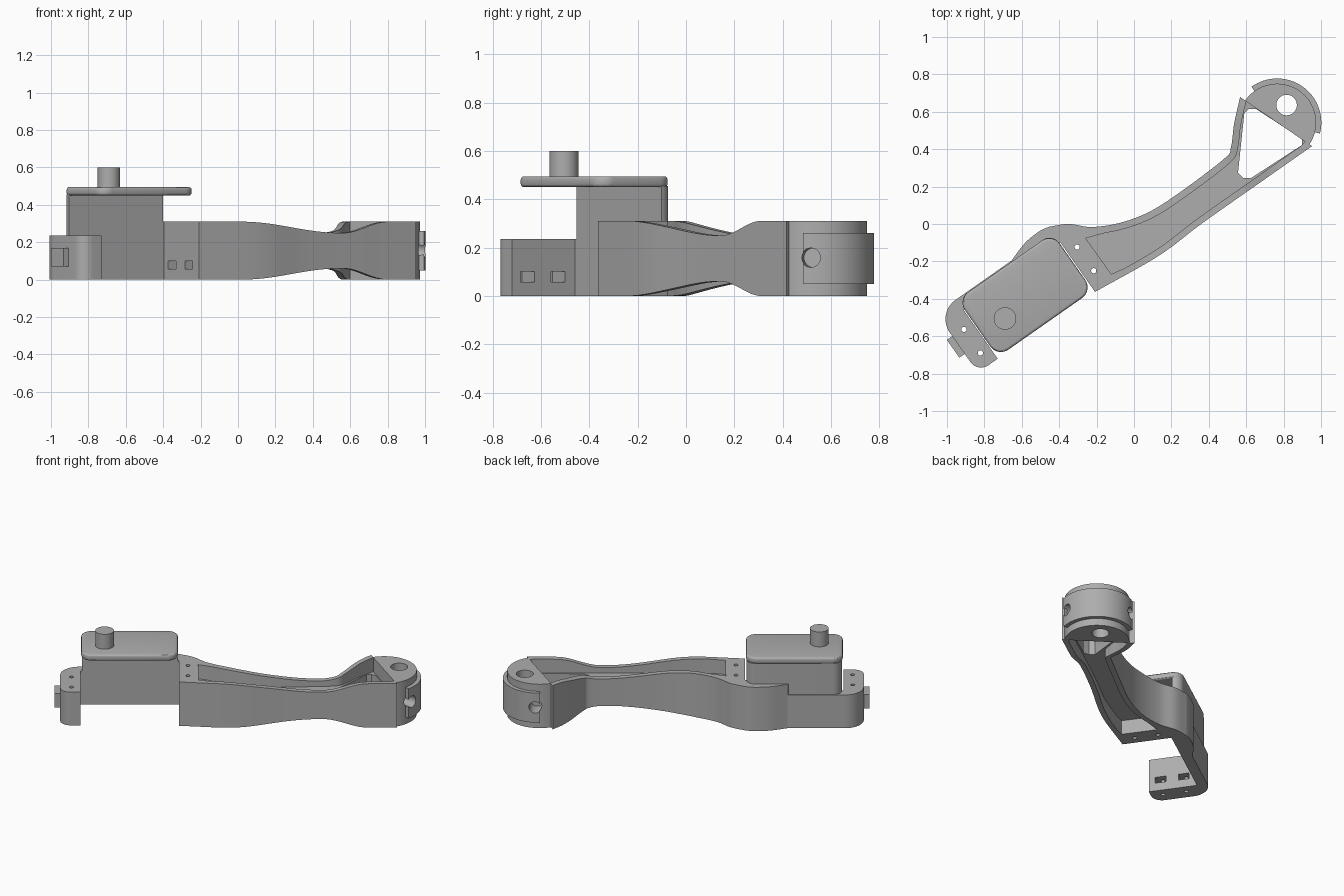
import bpy, bmesh, math
from mathutils import Vector

if "Cube" in bpy.data.objects:
    bpy.data.objects.remove(bpy.data.objects["Cube"], do_unlink=True)

TURN = math.radians(35)      # everything is built along x, then turned about z

grey = bpy.data.materials.new("plain_grey")
grey.use_nodes = True
grey.diffuse_color = (0.42, 0.42, 0.42, 1)
grey.node_tree.nodes["Principled BSDF"].inputs["Base Color"].default_value = (0.42, 0.42, 0.42, 1)


def finish(name, bm):
    bmesh.ops.recalc_face_normals(bm, faces=bm.faces)
    mesh = bpy.data.meshes.new(name)
    bm.to_mesh(mesh)
    bm.free()
    mesh.materials.append(grey)
    ob = bpy.data.objects.new(name, mesh)
    bpy.context.collection.objects.link(ob)
    ob.rotation_euler.z = TURN
    return ob


def prism(name, pts, z0, z1):
    bm = bmesh.new()
    face = bm.faces.new([bm.verts.new((p[0], p[1], z0)) for p in pts])
    out = bmesh.ops.extrude_face_region(bm, geom=[face])["geom"]
    bmesh.ops.translate(bm, vec=(0, 0, z1 - z0),
                        verts=[v for v in out if isinstance(v, bmesh.types.BMVert)])
    return finish(name, bm)


def box(name, u0, u1, v0, v1, z0, z1):
    return prism(name, [(u0, v0), (u1, v0), (u1, v1), (u0, v1)], z0, z1)


def arc(c, r, a0, a1, n):
    angles = [math.radians(a0 + (a1 - a0) * i / n) for i in range(n + 1)]
    return [(c[0] + r * math.cos(a), c[1] + r * math.sin(a)) for a in angles]


def round_rect(u0, u1, v0, v1, radii):
    # radii in order: low-u low-v, high-u low-v, high-u high-v, low-u high-v
    pts = []
    corners = [(u0, v0, 1, 1), (u1, v0, -1, 1), (u1, v1, -1, -1), (u0, v1, 1, -1)]
    for i, ((u, v, su, sv), r) in enumerate(zip(corners, radii)):
        pts += arc((u + su * r, v + sv * r), r, 180 + 90 * i, 270 + 90 * i, 10) if r else [(u, v)]
    return pts


def cylinder(name, c, r, z0, z1, n=32):
    return prism(name, arc(c, r, 0, 360, n)[:-1], z0, z1)


def cut(ob, cutters):
    for c in cutters:
        m = ob.modifiers.new("cut", 'BOOLEAN')
        m.operation, m.solver, m.object = 'DIFFERENCE', 'EXACT', c
    bpy.context.view_layer.update()
    graph = bpy.context.evaluated_depsgraph_get()
    mesh = bpy.data.meshes.new_from_object(ob.evaluated_get(graph))
    ob.modifiers.clear()
    ob.data = mesh
    for c in cutters:
        bpy.data.objects.remove(c, do_unlink=True)


def spline(pts, n):
    # smooth curve through the points, n samples per span
    p = [Vector(q) for q in pts]
    p = [2 * p[0] - p[1]] + p + [2 * p[-1] - p[-2]]
    out = []
    for a, b, c, d in zip(p, p[1:], p[2:], p[3:]):
        for i in range(n):
            t = i / n
            out.append(0.5 * (2 * b + (c - a) * t + (2 * a - 5 * b + 4 * c - d) * t * t
                              + (3 * b - a - 3 * c + d) * t ** 3))
    return out + [p[-2]]


def smooth(a, b, x):
    t = min(1, max(0, (x - a) / (b - a)))
    return t * t * (3 - 2 * t)


def dip(u):
    return 0.06 * smooth(-0.12, 0.52, u) * (1 - smooth(0.55, 0.83, u))


# Arm: waisted beam with curved sides and a slanted far end
back = spline([(-.379, .248), (-.285, .2), (-.198, .119), (-.063, .05), (.1, .007), (.292, -.002),
               (.594, .009), (.661, .04), (.745, .131), (.854, .231)], 6)
front_pts = spline([(-.379, -.178), (.01, -.215), (.3, -.206), (.7, -.205), (1.019, -.205)], 12)
front = []
for i in range(len(back)):
    s = i / (len(back) - 1) * (len(front_pts) - 1)
    k = min(int(s), len(front_pts) - 2)
    front.append(front_pts[k].lerp(front_pts[k + 1], s - k))
bm = bmesh.new()
rings = []
for f, b in zip(front, back):
    rings.append([bm.verts.new((p.x, p.y, z)) for p, z in
                  ((f, dip(f.x)), (b, dip(b.x)), (b, .31 - dip(b.x)), (f, .31 - dip(f.x)))])
for r, s in zip(rings, rings[1:]):
    for j in range(4):
        bm.faces.new((r[j], r[j - 1], s[j - 1], s[j]))
bm.faces.new(rings[0])
bm.faces.new(rings[-1])
arm = finish("arm", bm)

# Pockets above and below the web, window at the far end, screw holes and nut slots
along = (front[-1] - back[-1]).normalized()
normal = Vector((-along.y, along.x))
inner = [(-.255, .085)]
for a, b in zip(back, back[1:-2]):
    d = (b - a).normalized()
    if a.x > -.15:
        inner.append(a + .037 * Vector((d.y, -d.x)))
pb, pf = back[-1] + .04 * along, front[-1] - .045 * along
inner += [pb, pb + .02 * normal, pf + .02 * normal, pf]
inner += [p + Vector((0, .035)) for p in reversed(front_pts[:-2]) if p.x > -.2]
inner.append((-.253, -.15))
window = [(.59, .594), (.615, .615), (.652, .615), (.898, .455),
          (.898, .422), (.626, .246), (.583, .246), (.556, .273)]
co, si = math.cos(TURN), math.sin(TURN)
window = [(x * co + y * si, y * co - x * si) for x, y in window]
cuts = [prism("upper_pocket", inner, .21, .4), prism("lower_pocket", inner, -.1, .1),
        prism("window", window, -.1, .4)]
for v in (.073, -.081):
    cuts += [cylinder("hole", (-.32, v), .014, -.1, .4, 16),
             box("slot", -.4, -.29, v - .036, v + .036, .058, .1)]
cut(arm, cuts)

# Rear bulge that ties the arm to the back wall
bulge = prism("rear_bulge", [(-.379, .147)] + spline([(-.379, .248), (-.43, .258), (-.505, .256),
              (-.56, .245), (-.655, .213)], 4) + [(-.7, .147)], 0, .31)

# Bracket wall, overhanging top plate and shaft
wall = prism("back_wall", round_rect(-1.0, -.387, .147, .21, (0, 0, .06, .06)), 0, .455)
lower_wall = box("lower_back_wall", -1.012, -.6, .147, .215, 0, .235)
plate = prism("top_plate", round_rect(-1.005, -.385, -.165, .21, [.07] * 4), .45, .495)
bev = plate.modifiers.new("soft_edge", 'BEVEL')
bev.width, bev.segments, bev.limit_method = .014, 3, 'ANGLE'
cut(plate, [])
shaft = cylinder("shaft", (-.855, -.018), .06, .48, .6)

# End block with screw holes, nut slots and a plain outer pad
block = prism("end_block", round_rect(-1.14, -1.01, -.172, .215, (.07, 0, 0, .125)), 0, .235)
cuts = []
for v in (.06, -.094):
    cuts += [cylinder("hole", (-1.068, v), .014, -.1, .4, 16),
             box("slot", -1.1, -.99, v - .036, v + .036, .058, .1)]
cut(block, cuts)
pad = box("outer_pad", -1.175, -1.13, -.05, .066, .07, .17)

# Half-round head with a raised band
centre, facing = (.938, .005), 20.7
head = prism("round_head", arc(centre, .208, facing - 90, facing + 90, 40), 0, .31)
band = prism("head_band", arc(centre, .236, facing - 70, facing + 70, 36)
             + arc(centre, .19, facing + 70, facing - 70, 36), .05, .26)


def side_hole(side):
    a = math.radians(facing + side * 62)
    ob = cylinder("side_hole", (0, 0), .04, .13, .35, 24)
    ob.data.transform(Vector((math.cos(a), math.sin(a), 0)).to_track_quat('Z', 'Y').to_matrix().to_4x4())
    for v in ob.data.vertices:
        v.co += Vector((*centre, .158))
    return ob


cut(head, [side_hole(1), side_hole(-1), cylinder("bore", (1.033, .053), .055, -.1, .4)])
cut(band, [side_hole(1), side_hole(-1)])

for ob in (arm, bulge, wall, lower_wall, plate, shaft, block, pad, head, band):
    bpy.ops.object.select_all(action='DESELECT')
    ob.select_set(True)
    bpy.context.view_layer.objects.active = ob
    bpy.ops.object.shade_smooth_by_angle(angle=math.radians(30))
